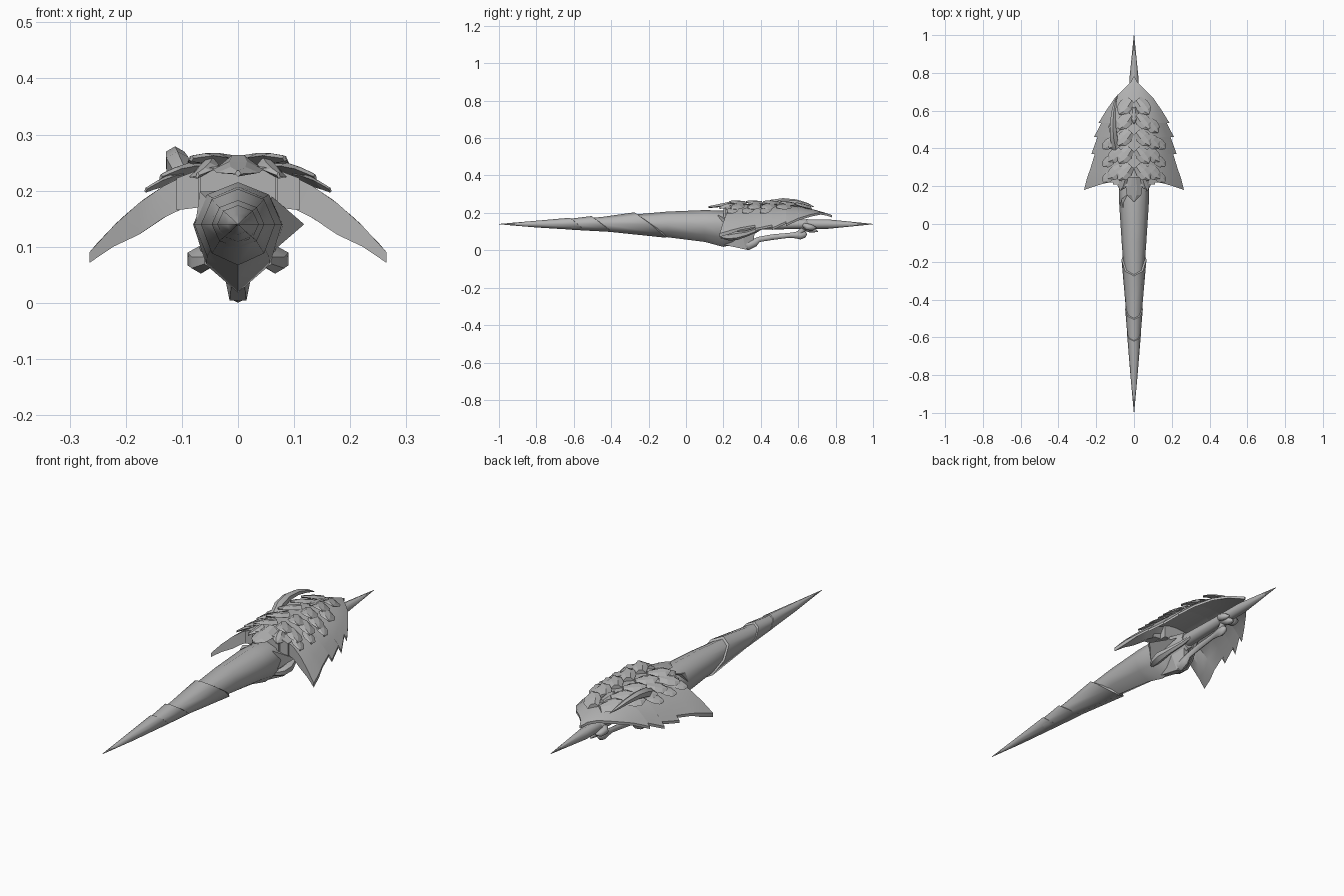
import bpy, math, random
from mathutils import Vector

if "Cube" in bpy.data.objects:
    bpy.data.objects.remove(bpy.data.objects["Cube"])

random.seed(4)
grey = bpy.data.materials.new("bone grey")
grey.diffuse_color = (0.45, 0.45, 0.45, 1)
grey.use_nodes = True
grey.node_tree.nodes["Principled BSDF"].inputs["Base Color"].default_value = grey.diffuse_color


def make(name, verts, faces, smooth=None, mirror=False):
    me = bpy.data.meshes.new(name)
    me.from_pydata([tuple(v) for v in verts], [], faces)
    me.materials.append(grey)
    ob = bpy.data.objects.new(name, me)
    bpy.context.collection.objects.link(ob)
    bpy.context.view_layer.objects.active = ob
    ob.select_set(True)
    bpy.ops.object.mode_set(mode='EDIT')
    bpy.ops.mesh.select_all(action='SELECT')
    bpy.ops.mesh.normals_make_consistent(inside=False)
    bpy.ops.object.mode_set(mode='OBJECT')
    if smooth:
        bpy.ops.object.shade_smooth_by_angle(angle=math.radians(smooth))
    if mirror:
        ob.modifiers.new("Mirror", 'MIRROR')
    ob.select_set(False)
    return ob


def loft(rings):
    """Skin equal rings into a closed, capped body."""
    n = len(rings[0])
    verts = [v for r in rings for v in r]
    faces = [(i * n + k, i * n + (k + 1) % n, (i + 1) * n + (k + 1) % n, (i + 1) * n + k)
             for i in range(len(rings) - 1) for k in range(n)]
    faces += [tuple(range(n)), tuple(range(len(verts) - n, len(verts)))]
    return verts, faces


def tube(name, path, sides=8, flat=1.0, mirror=False):
    """Round limb along points (x, y, z, radius)."""
    pts = [Vector(p[:3]) for p in path]
    rings = []
    for i, p in enumerate(pts):
        t = (pts[min(i + 1, len(pts) - 1)] - pts[max(i - 1, 0)]).normalized()
        up = t.cross(Vector((1, 0, 0))).normalized()
        side = up.cross(t)
        r = path[i][3]
        rings.append([p + side * r * flat * math.sin(a) + up * r * math.cos(a)
                      for a in (2 * math.pi * k / sides for k in range(sides))])
    return make(name, *loft(rings), smooth=50, mirror=mirror)


# Lance: overlapping slanted sleeves, stations are (y, half width, up, down, slant)
def sleeve(name, stations, keel=1.0):
    rings = []
    for y, w, up, down, slant in stations:
        ring = []
        for k in range(8):
            a = math.pi * k / 4
            c = math.cos(a)
            z = up * c if c > 0 else -down * abs(c) ** keel
            ring.append((w * math.sin(a), y - slant * c, 0.14 + z))
        rings.append(ring)
    make(name, *loft(rings), smooth=50)


sleeve("lance_tip", [(-1, .001, .001, .001, 0), (-.8, .019, .018, .018, 0),
                     (-.58, .037, .034, .034, .04), (-.575, .03, .028, .028, .04)])
sleeve("lance_sleeve_1", [(-.72, .022, .02, .02, 0), (-.6, .034, .031, .031, 0),
                          (-.45, .047, .043, .042, .055), (-.445, .038, .035, .035, .055)])
sleeve("lance_sleeve_2", [(-.6, .03, .027, .027, 0), (-.45, .043, .038, .037, 0),
                          (-.19, .066, .063, .073, .085), (-.185, .055, .053, .055, .085)])
sleeve("lance_base", [(-.4, .042, .04, .035, 0), (-.1, .065, .067, .07, 0),
                      (.1, .078, .075, .095, 0), (.2, .08, .072, .122, 0),
                      (.25, .07, .06, .11, 0), (.38, .035, .04, .045, 0)], keel=1.5)

# Side fins and rear spike
make("lance_fin", [(.06, .17, .19), (.06, .19, .09), (.118, .25, .14), (.05, .36, .14)],
     [(0, 1, 2), (0, 2, 3), (1, 3, 2), (0, 3, 1)])
make("lance_barb", [(-.05, .06, .18), (-.076, .08, .14), (-.068, .13, .198), (-.03, .16, .20)],
     [(0, 1, 2), (0, 2, 3), (1, 3, 2), (0, 3, 1)])
tube("rear_spike", [(0, .3, .14, .032), (0, .6, .14, .026), (0, .76, .14, .025), (0, 1, .14, .001)])


# Shell guard: jagged half widths from the back point to the swept front
def shell_z(x, y):
    return .248 - 2.25 * x * x - .06 * max(0, (y - .45) / .33) ** 2


rows = [(.78, .003), (.75, .018), (.72, .048), (.67, .10), (.60, .148), (.535, .188), (.54, .17),
        (.46, .212), (.47, .19), (.37, .226), (.385, .203), (.29, .232), (.24, .25), (.18, .265)]
cols = [i / 6 for i in range(-6, 7)]
n = len(cols)
top, bottom = [], []
for y, w in rows:
    for t in cols:
        x = w * t
        yy = y
        if y < .29:                       # front edge sweeps back between the wing tips
            yy = y + .04 * min(1, 2.2 * (1 - abs(t))) * (.29 - y) / .11
        droop = .03 * t ** 4 * max(0, 1 - abs(y - .48) / .24)
        z = shell_z(x, yy) - droop
        thick = .012 + (.045 * min(1, .15 + 2.5 * (1 - abs(t))) if y < .27 else 0)
        top.append((x, yy, z))
        bottom.append((x, yy, z - thick))
N = len(top)
faces = []
for i in range(len(rows) - 1):
    for j in range(n - 1):
        a = i * n + j
        q = (a, a + 1, a + n + 1, a + n)
        faces += [q, tuple(N + k for k in reversed(q))]
rim = ([j for j in range(n)] + [i * n + n - 1 for i in range(1, len(rows))]
       + [len(rows) * n - 1 - j for j in range(1, n)] + [i * n for i in range(len(rows) - 2, 0, -1)])
faces += [(a, b, b + N, a + N) for a, b in zip(rim, rim[1:] + rim[:1])]
make("shell_guard", top + bottom, faces, smooth=35)

# Collar block joining guard and lance
make("collar", *loft([[(-.068, y, .168), (.068, y, .168), (.068, y, .238), (0, y, .25), (-.068, y, .238)]
                      for y in (.2, .3)]))
make("collar_cheek", *loft([[(.07, y, .17), (.11, y, .165), (.11, y, .222), (.07, y, .237)]
                            for y in (.21, .27)]), mirror=True)


# Overlapping broad scales with a raised keel, pointing forward and outward
def scale(x, y, length, width, yaw, lift, height=.014):
    d = Vector((math.sin(yaw), -math.cos(yaw), 0))
    s = Vector((math.cos(yaw), math.sin(yaw), 0))
    rings = []
    for u, w in ((0, .32), (.4, .5), (.75, .42), (1, .06)):
        ring = []
        for side, h in ((-1, 0), (-.35, height), (.35, height), (1, 0), (0, -.012)):
            p = Vector((x, y, 0)) + d * u * length + s * side * w * width
            p.z = shell_z(p.x, p.y) + .002 + lift * u + h * (1 - .6 * u)
            ring.append(p)
        rings.append(ring)
    return loft(rings)


def scale_group(name, items, mirror=True):
    verts, faces = [], []
    for it in items:
        v, f = scale(*it)
        faces += [tuple(k + len(verts) for k in face) for face in f]
        verts += v
    make(name, verts, faces, mirror=mirror)


def jit(a):
    return random.uniform(-a, a)


scale_group("inner_scales", [(.018, y, .10, .075, .75 + jit(.08), .022) for y in
                             (.31, .40, .49, .58, .66)])
scale_group("outer_scales", [(.068, y + jit(.01), .09, .07, .8 + jit(.1), .016) for y in
                             (.30, .385, .47, .555)])
scale_group("edge_scales", [(.108, y + jit(.01), .075, .055, .85, .012, .01) for y in (.28, .36, .44)])
scale_group("front_plate", [(0, .25, .13, .09, 0, -.02), (0, .62, .09, .05, 0, .004)], mirror=False)
scale_group("front_side_plates", [(.05, .25, .075, .05, .3, -.012)])

# Single curved horn on the left of the guard
tube("horn", [(-.095, .40, .222, .02), (-.108, .46, .248, .023), (-.112, .52, .26, .019),
              (-.108, .59, .258, .014), (-.098, .65, .245, .008), (-.085, .685, .232, .001)], sides=6)

# Bone grip below, with knuckles and rear hook
tube("grip", [(0, .22, .065, .012), (0, .29, .045, .022), (0, .335, .026, .026), (0, .365, .04, .022),
              (0, .39, .058, .014), (0, .46, .070, .015), (0, .55, .080, .013), (0, .585, .081, .017),
              (0, .61, .081, .023), (0, .635, .086, .018), (0, .645, .09, .005)], flat=.75)
tube("grip_link", [(0, .60, .085, .014), (0, .625, .11, .016), (0, .63, .145, .018)])
tube("rear_hook", [(0, .63, .14, .032), (0, .655, .125, .028), (0, .675, .108, .016), (0, .705, .10, .002)])
tube("rear_knuckle", [(.022, .63, .135, .012), (.035, .65, .125, .018), (.03, .68, .12, .014),
                      (.02, .695, .12, .003)], mirror=True)

# Side braces along the lance base
tube("side_brace", [(.05, .19, .075, .012), (.066, .23, .072, .02), (.07, .27, .078, .023),
                    (.06, .32, .088, .016), (.035, .38, .11, .012), (.02, .42, .13, .008)],
     sides=6, mirror=True)
make("lower_keel", *loft([[(-.02, .2, .08), (.02, .2, .08), (.012, .2, .03), (-.012, .2, .03)],
                          [(-.032, .3, .09), (.032, .3, .09), (.015, .32, .004), (-.015, .32, .004)],
                          [(-.015, .37, .11), (.015, .37, .11), (.008, .36, .05), (-.008, .36, .05)]]))

# Settle the lowest point on the ground
bpy.context.view_layer.update()
low = min((o.matrix_world @ v.co).z for o in bpy.data.objects for v in o.data.vertices)
for o in bpy.data.objects:
    o.location.z -= low
